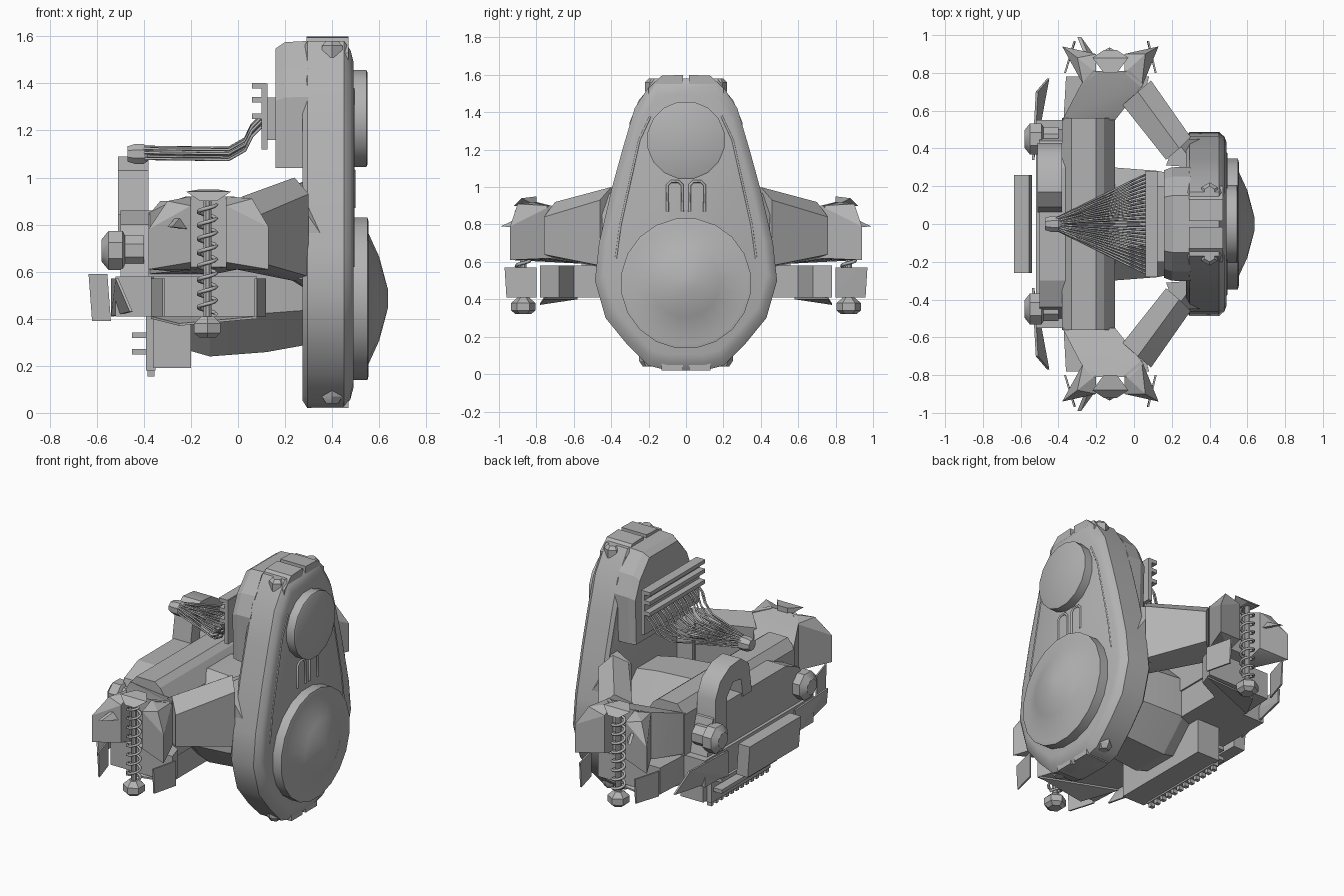
import bpy, bmesh, math
from mathutils import Vector

if "Cube" in bpy.data.objects:
    bpy.data.objects.remove(bpy.data.objects["Cube"], do_unlink=True)

grey = bpy.data.materials.new("plain_grey")
grey.use_nodes = True
grey.diffuse_color = (0.45, 0.45, 0.45, 1)
grey.node_tree.nodes["Principled BSDF"].inputs["Base Color"].default_value = (0.45, 0.45, 0.45, 1)


def finish(name, bm, angle=30):
    bmesh.ops.recalc_face_normals(bm, faces=bm.faces)
    mesh = bpy.data.meshes.new(name)
    bm.to_mesh(mesh)
    bm.free()
    mesh.materials.append(grey)
    ob = bpy.data.objects.new(name, mesh)
    bpy.context.collection.objects.link(ob)
    bpy.ops.object.select_all(action='DESELECT')
    ob.select_set(True)
    bpy.context.view_layer.objects.active = ob
    bpy.ops.object.shade_smooth_by_angle(angle=math.radians(angle))


def hull(name, points):
    """Faceted solid around a handful of corners."""
    bm = bmesh.new()
    for p in points:
        bm.verts.new(p)
    bmesh.ops.convex_hull(bm, input=bm.verts)
    loose = [v for v in bm.verts if not v.link_faces]
    bmesh.ops.delete(bm, geom=loose, context='VERTS')
    bmesh.ops.dissolve_limit(bm, angle_limit=0.02, verts=bm.verts, edges=bm.edges)
    finish(name, bm, 15)


def columns(name, s, posts):
    """Solid around upright posts (x, y, bottom, top), mirrored by s."""
    hull(name, [(x, s * y, z) for x, y, *zs in posts for z in zs])


def box(name, x, y, z):
    hull(name, [(a, b, c) for a in x for b in y for c in z])


def plate(name, corners, offset):
    """Thin sheet through its corners."""
    hull(name, corners + [tuple(Vector(c) + Vector(offset)) for c in corners])


def loft(name, rings, angle=30):
    bm = bmesh.new()
    loops = [[bm.verts.new(p) for p in ring] for ring in rings]
    n = len(loops[0])
    for a, b in zip(loops, loops[1:]):
        for i in range(n):
            bm.faces.new((a[i], a[(i + 1) % n], b[(i + 1) % n], b[i]))
    bm.faces.new(loops[0])
    bm.faces.new(loops[-1])
    finish(name, bm, angle)


def lathe(name, centre, profile, sides, axis="x", angle=30):
    """Turned part: profile holds (distance along axis, radius)."""
    rings = []
    for d, r in profile:
        ring = []
        for i in range(sides):
            t = math.tau * (i + 0.5) / sides
            u, v = r * math.cos(t), r * math.sin(t)
            off = (d, u, v) if axis == "x" else (u, v, d)
            ring.append(Vector(centre) + Vector(off))
        rings.append(ring)
    loft(name, rings, angle)


def wires(name, paths, radius):
    curve = bpy.data.curves.new(name, 'CURVE')
    curve.dimensions = '3D'
    curve.bevel_depth = radius
    curve.bevel_resolution = 0
    for path in paths:
        spline = curve.splines.new('POLY')
        spline.points.add(len(path) - 1)
        for point, p in zip(spline.points, path):
            point.co = (*p, 1)
    curve.materials.append(grey)
    ob = bpy.data.objects.new(name, curve)
    bpy.context.collection.objects.link(ob)
    bpy.ops.object.select_all(action='DESELECT')
    ob.select_set(True)
    bpy.context.view_layer.objects.active = ob
    bpy.ops.object.convert(target='MESH')


# Tall teardrop casing with rounded rim
half = [(0.1, 0.02), (0.2, 0.045), (0.32, 0.165), (0.43, 0.3), (0.487, 0.5), (0.465, 0.7),
        (0.395, 1.0), (0.34, 1.2), (0.275, 1.42), (0.17, 1.58)]
outline = half + [(-y, z) for y, z in reversed(half)]


def casing_ring(x, k):
    return [(x, y * k, 0.8 + (z - 0.8) * k) for y, z in outline]


loft("casing", [casing_ring(*s) for s in
                ((0.275, 0.96), (0.295, 1), (0.45, 1), (0.478, 0.95), (0.49, 0.89))], 35)
# Rounded housing behind the top of the casing
upper = [(0.29, 1.04), (0.3, 1.34), (0.25, 1.46), (0.15, 1.575)]
hull("upper_casing_back", [(x, s * y * k, 1.04 + (z - 1.04) * k) for x, k in ((0.16, 0.95), (0.2, 1), (0.3, 1.01))
                           for s in (1, -1) for y, z in upper])

# Round covers on the casing face
lathe("lower_cover", (0, 0, 0.485), [(0.46, 0.35), (0.55, 0.35), (0.555, 0.33), (0.555, 0.28),
                                    (0.6, 0.18), (0.637, 0.04)], 20)
lathe("upper_cover", (0, 0, 1.25), [(0.46, 0.21), (0.545, 0.21), (0.55, 0.2)], 16)
for s in (1, -1):
    # Arched ribs between the covers
    wires("cover_rib", [[(0.492, s * y, z) for y, z in
                         ((0.02, 0.87), (0.02, 1.01), (0.04, 1.03), (0.08, 1.03), (0.1, 1.01), (0.1, 0.87))]], 0.008)
    wires("casing_trim", [[(0.487, s * y, z) for y, z in
                           ((0.19, 1.38), (0.25, 1.25), (0.35, 0.8), (0.375, 0.62))]], 0.008)
    # Clamping lugs and bolts on the casing edge
    hull("top_lug", [(x, s * y, z) for x in (0.29, 0.47) for y, z in
                     ((0.015, 1.5), (0.015, 1.6), (0.13, 1.595), (0.2, 1.53), (0.2, 1.5))])
    box("bottom_lug", (0.31, 0.47), (s * 0.015, s * 0.13), (0.02, 0.13))
    lathe("top_bolt", (0.4, s * 0.17, 1.51), [(0, 0.05), (0.05, 0.05), (0.07, 0.03)], 6, "z")
    lathe("bottom_bolt", (0.4, s * 0.2, 0.07), [(-0.03, 0.03), (0, 0.05), (0.06, 0.05)], 6, "z")

# Motor behind the casing
lathe("motor", (0, 0, 0.54), [(0.3, 0.27), (0.12, 0.305), (-0.12, 0.325), (-0.2, 0.3)], 8, angle=15)

# Cross beam with chamfered inner edge
section = [(-0.38, 0.58), (-0.38, 0.84), (-0.33, 0.9), (-0.2, 0.9), (-0.16, 0.87), (-0.1, 0.78), (-0.1, 0.58)]
loft("cross_beam", [[(x, y, z) for x, z in section] for y in (-0.56, 0.56)], 15)
box("lower_beam", (-0.37, -0.11), (-0.62, 0.62), (0.41, 0.58))
box("rear_beam", (-0.52, -0.36), (-0.55, 0.55), (0.41, 0.58))
box("belly_block", (-0.36, -0.2), (-0.34, 0.34), (0.19, 0.42))

for s in (1, -1):
    # Diagonal arm from casing to beam end
    columns("arm", s, [(-0.06, 0.63, 0.62, 0.86), (0.02, 0.7, 0.62, 0.92), (0.09, 0.76, 0.64, 0.84),
                       (0.17, 0.34, 0.58, 0.95), (0.24, 0.4, 0.56, 1.0), (0.3, 0.46, 0.58, 0.93)])
    columns("arm_pad", s, [(0.17, 0.31, 0.6, 0.93), (0.22, 0.45, 0.58, 0.95), (0.38, 0.45, 0.54, 0.72),
                           (0.33, 0.3, 0.5, 1.01)])
    # Beam end head with flared blocks either side of the bolt channel
    columns("end_head", s, [(-0.38, 0.55, 0.59, 0.85), (-0.1, 0.55, 0.59, 0.82), (-0.28, 0.74, 0.6, 0.9),
                            (0.05, 0.74, 0.62, 0.9), (-0.22, 0.81, 0.62, 0.92), (-0.02, 0.81, 0.62, 0.92)])
    columns("rear_wing", s, [(-0.27, 0.74, 0.6, 0.9), (-0.2, 0.8, 0.61, 0.92), (-0.2, 0.9, 0.64, 0.88),
                             (-0.38, 0.94, 0.61, 0.78), (-0.3, 0.88, 0.9)])
    columns("front_wing", s, [(0.04, 0.72, 0.62, 0.9), (-0.05, 0.8, 0.61, 0.92), (-0.05, 0.9, 0.64, 0.88),
                              (0.13, 0.94, 0.61, 0.79), (0.06, 0.9, 0.91)])
    plate("wing_tip", [(-0.24, s * 0.84, 0.86), (-0.3, s * 0.99, 0.79), (-0.22, s * 0.88, 0.78)], (0.02, 0, 0))
    columns("head_cap", s, [(-0.22, 0.88, 0.94), (-0.03, 0.88, 0.94), (-0.16, 0.8, 0.9, 0.95),
                            (-0.09, 0.8, 0.9, 0.95), (-0.16, 0.92, 0.9), (-0.09, 0.92, 0.9)])
    # Lower beam end with its skirts
    columns("lower_beam_end", s, [(-0.37, 0.6, 0.41, 0.58), (-0.11, 0.6, 0.41, 0.58),
                                  (-0.36, 0.78, 0.41, 0.58), (0.08, 0.78, 0.41, 0.58), (0.05, 0.68, 0.41, 0.58)])
    for x, tip in ((-0.37, -0.32), (0.11, 0.07)):
        plate("end_skirt", [(x, s * 0.8, 0.41), (x, s * 0.8, 0.57), (tip, s * 0.97, 0.57),
                            (tip, s * 0.96, 0.41)], (0.01, 0, 0))
    plate("floor_skirt", [(-0.37, s * 0.58, 0.4), (-0.25, s * 0.78, 0.37), (0.08, s * 0.76, 0.4)], (0, 0, 0.01))
    plate("rear_skirt", [(-0.54, s * 0.34, 0.41), (-0.54, s * 0.34, 0.57), (-0.52, s * 0.7, 0.57),
                         (-0.46, s * 0.77, 0.43)], (0.012, 0, 0))

    # Vertical bolt with coil spring
    centre = (-0.13, s * 0.87, 0)
    lathe("spring_bolt", centre, [(0.34, 0.018), (0.92, 0.018)], 8, "z")
    lathe("bolt_foot", centre, [(0.32, 0.04), (0.34, 0.065), (0.38, 0.065), (0.41, 0.03)], 6, "z")
    coil = []
    for i in range(97):
        t = i / 12
        coil.append((-0.13 + 0.038 * math.cos(t * math.tau), s * 0.87 + 0.038 * math.sin(t * math.tau),
                     0.42 + 0.058 * t))
    wires("coil_spring", [coil], 0.009)

    # Large nuts on the rear face
    lathe("rear_nut", (0, s * 0.45, 0.69), [(-0.4, 0.07), (-0.48, 0.07), (-0.49, 0.09), (-0.55, 0.09), (-0.58, 0.05)], 8)

# Rear panel, arched bracket and cable plug
hull("rear_panel", [(x, y, z) for x in (-0.5, -0.36) for y, z in
                    ((0.5, 0.58), (0.44, 0.8), (0.3, 0.86), (-0.3, 0.86), (-0.44, 0.8), (-0.5, 0.58))])
outer = [(0.43, 0.7), (0.43, 0.92), (0.38, 1.02), (0.28, 1.08), (0.17, 1.09), (0.09, 1.03), (0.06, 0.84)]
inner = [(0.15, 0.84), (0.17, 0.96), (0.25, 0.97), (0.31, 0.9), (0.32, 0.7)]
loft("arched_bracket", [[(x, y, z) for y, z in outer + inner] for x in (-0.51, -0.38)], 35)
lathe("cable_plug", (0, 0, 1.1), [(-0.47, 0.035), (-0.44, 0.045), (-0.4, 0.045), (-0.38, 0.03)], 8)
plate("rear_rail", [(-0.635, -0.26, 0.59), (-0.635, 0.26, 0.59), (-0.62, 0.26, 0.39), (-0.62, -0.26, 0.39)], (0.08, 0, 0))

# Upper terminal rack on its mounting
box("terminal_plate", (0.1, 0.125), (-0.28, 0.28), (1.12, 1.4))
box("terminal_mount", (0.12, 0.17), (-0.2, 0.2), (1.16, 1.34))
for z in (1.26, 1.33, 1.39):
    box("terminal_rail", (0.06, 0.12), (-0.28, 0.28), (z - 0.012, z + 0.012))

# Lower terminal rack with its row of teeth
box("lower_rack", (-0.39, -0.35), (-0.3, 0.3), (0.18, 0.41))
for z in (0.26, 0.33):
    box("lower_rack_rail", (-0.45, -0.38), (-0.28, 0.28), (z - 0.012, z + 0.012))
for i in range(12):
    y = -0.28 + i * 0.051
    box("rack_tooth", (-0.385, -0.355), (y - 0.012, y + 0.012), (0.155, 0.19))

# Cables fanning from the rack to the plug
cables = []
for i in range(26):
    y = -0.26 + 0.52 * i / 25
    dz = 0.025 * math.sin(i * 2.4)
    cables.append([(0.1, y, 1.24 + dz), (0.06, y, 1.2 + dz), (0.03, y * 0.95, 1.14 + dz),
                   (-0.04, y * 0.82, 1.1 + dz), (-0.42, y * 0.1, 1.105 + dz)])
wires("cables", cables, 0.006)
